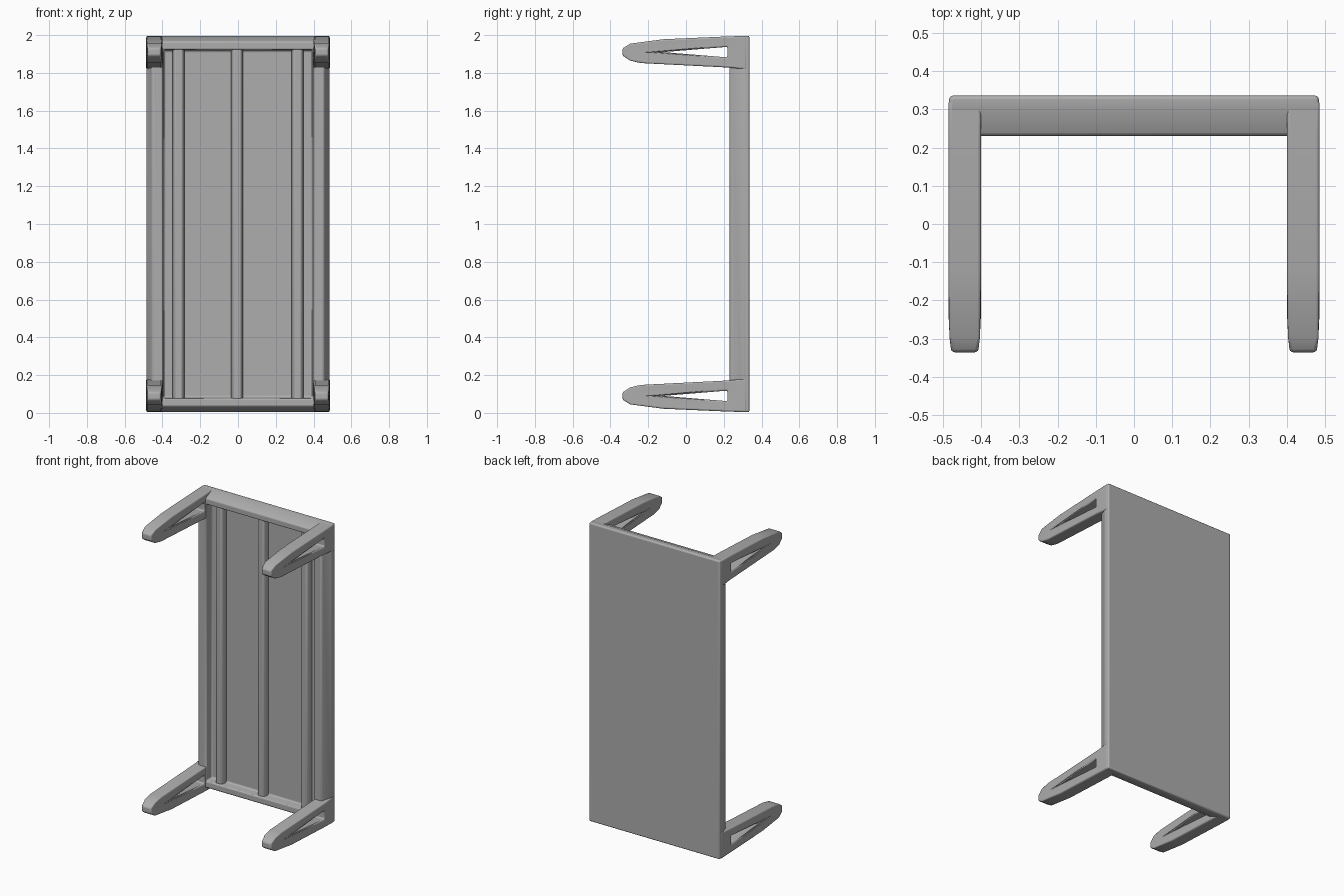
import bpy, bmesh, math

if "Cube" in bpy.data.objects:
    bpy.data.objects.remove(bpy.data.objects["Cube"], do_unlink=True)

grey = bpy.data.materials.new("plain_grey")
grey.use_nodes = True
COLOR = (0.42, 0.42, 0.42, 1)
grey.diffuse_color = COLOR
grey.node_tree.nodes["Principled BSDF"].inputs["Base Color"].default_value = COLOR


def finish(name, bm, bevel, segments=3):
    """Turn a bmesh into a bevelled, smooth-shaded object."""
    bmesh.ops.recalc_face_normals(bm, faces=bm.faces)
    mesh = bpy.data.meshes.new(name)
    bm.to_mesh(mesh)
    bm.free()
    mesh.materials.append(grey)
    ob = bpy.data.objects.new(name, mesh)
    bpy.context.collection.objects.link(ob)
    mod = ob.modifiers.new("soft_edges", 'BEVEL')
    mod.width = bevel
    mod.segments = segments
    mod.limit_method = 'ANGLE'
    mod.angle_limit = math.radians(25)
    bpy.ops.object.select_all(action='DESELECT')
    ob.select_set(True)
    bpy.context.view_layer.objects.active = ob
    bpy.ops.object.shade_smooth_by_angle(angle=math.radians(40))
    return ob


def loft(name, rings, bevel):
    """Join rectangles (cx, half_x, half_z, y) into one closed solid around z = 1."""
    bm = bmesh.new()
    loops = []
    for cx, hx, hz, y in rings:
        loops.append([bm.verts.new((cx + sx * hx, y, 1 + sz * hz))
                      for sx, sz in ((-1, -1), (1, -1), (1, 1), (-1, 1))])
    for a, b in zip(loops, loops[1:]):
        for i in range(4):
            j = (i + 1) % 4
            bm.faces.new((a[i], a[j], b[j], b[i]))
    bm.faces.new(loops[0])
    bm.faces.new(loops[-1])
    return finish(name, bm, bevel)


# Table top: flat back, sloped rim, raised frame and recessed underside
loft("table_top", [
    (0, 0.483, 0.996, 0.336),
    (0, 0.485, 0.996, 0.300),
    (0, 0.455, 0.965, 0.230),
    (0, 0.398, 0.925, 0.230),
    (0, 0.392, 0.918, 0.285),
], 0.009)

# Long ribs on the underside
for name, x, w in (("right_rib", -0.315, 0.032), ("center_rib", -0.005, 0.032),
                   ("left_rib", 0.315, 0.032)):
    loft(name, [(x, w, 0.93, 0.300), (x, w, 0.93, 0.270), (x, w * 0.65, 0.93, 0.245)], 0.008)

# Open V-shaped legs: side profile in (y, height from the nearest end)
POINTS = [(0.322, 0.004), (0.22, 0.007), (-0.12, 0.022), (-0.295, 0.045),
          (-0.336, 0.070), (-0.336, 0.108), (-0.295, 0.135), (-0.24, 0.148),
          (0.23, 0.172), (0.322, 0.182),
          (0.22, 0.062), (-0.12, 0.090), (0.22, 0.118)]
FACES = [(0, 1, 10, 12, 8, 9), (1, 2, 11, 10), (2, 3, 4, 5, 6, 7, 11), (7, 8, 12, 11)]


def leg(name, sx, upper):
    bm = bmesh.new()
    verts = [bm.verts.new((0.4, y, z)) for y, z in POINTS]
    faces = [bm.faces.new([verts[i] for i in f]) for f in FACES]
    new = bmesh.ops.extrude_face_region(bm, geom=faces, use_keep_orig=True)["geom"]
    for v in new:
        if isinstance(v, bmesh.types.BMVert):
            v.co.x = 0.486
    for v in bm.verts:
        if v.co.y < -0.32:                      # narrow the foot
            v.co.x = 0.443 + (v.co.x - 0.443) * 0.8
        v.co.x *= sx
        if upper:
            v.co.z = 2 - v.co.z
    finish(name, bm, 0.014)


for side, sx in (("left", 1), ("right", -1)):
    for level, upper in (("upper", True), ("lower", False)):
        leg(f"{level}_{side}_leg", sx, upper)
